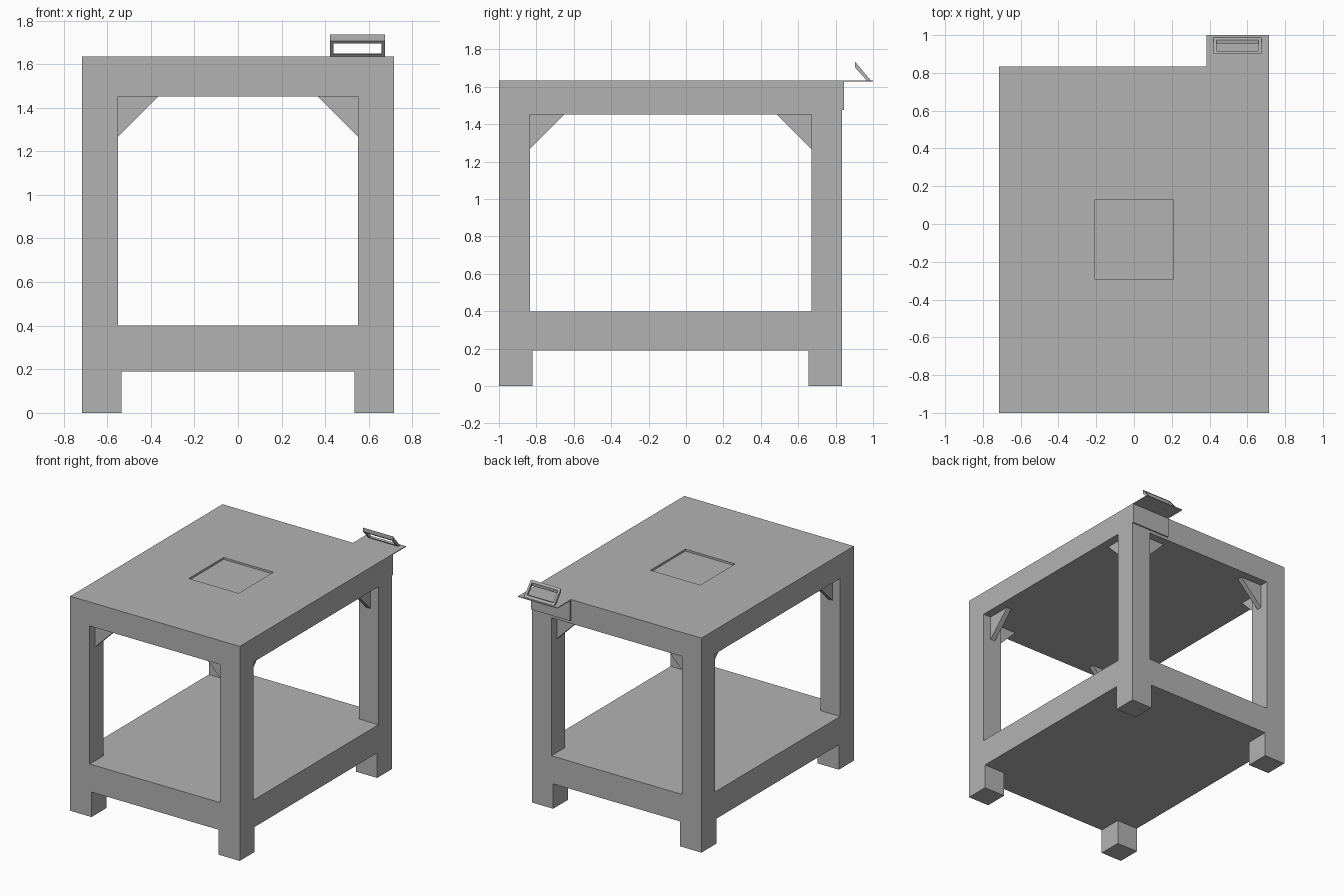
import bpy
import bmesh
from mathutils import Vector

cube = bpy.data.objects.get("Cube")
if cube:
    bpy.data.objects.remove(cube, do_unlink=True)

grey = bpy.data.materials.new("plain grey")
grey.use_nodes = True
grey.diffuse_color = (0.45, 0.45, 0.45, 1)
grey.node_tree.nodes["Principled BSDF"].inputs["Base Color"].default_value = grey.diffuse_color


def prism(name, corners, push):
    """Solid made by sweeping a flat polygon along a vector."""
    bm = bmesh.new()
    near = [bm.verts.new(c) for c in corners]
    far = [bm.verts.new(Vector(c) + Vector(push)) for c in corners]
    bm.faces.new(near)
    bm.faces.new(far[::-1])
    for i in range(len(near)):
        j = (i + 1) % len(near)
        bm.faces.new((near[j], near[i], far[i], far[j]))
    bmesh.ops.recalc_face_normals(bm, faces=bm.faces[:])
    mesh = bpy.data.meshes.new(name)
    bm.to_mesh(mesh)
    bm.free()
    mesh.materials.append(grey)
    obj = bpy.data.objects.new(name, mesh)
    bpy.context.collection.objects.link(obj)
    return obj


def box(name, x, y, z):
    base = [(x[0], y[0], z[0]), (x[1], y[0], z[0]), (x[1], y[1], z[0]), (x[0], y[1], z[0])]
    return prism(name, base, (0, 0, z[1] - z[0]))


# Overall table dimensions
X = 0.715
FRONT, BACK = -1.0, 0.835
MID = (FRONT + BACK) / 2
HALF = (BACK - FRONT) / 2
SHELF, UNDER, TOP = 0.40, 1.452, 1.635
LEG, FOOT = 0.165, 0.18

# Table top with a shallow square recess
table_top = box("table_top", (-X, X), (FRONT, BACK), (UNDER, TOP))
cutter = box("recess_cutter", (-0.21, 0.21), (MID - 0.21, MID + 0.21), (TOP - 0.015, TOP + 0.1))
cutter.hide_render = True
cutter.hide_viewport = True
recess = table_top.modifiers.new("recess", "BOOLEAN")
recess.operation = "DIFFERENCE"
recess.solver = "EXACT"
recess.object = cutter

# Lower shelf
box("lower_shelf", (-X, X), (FRONT, BACK), (0.19, SHELF))

# Legs, feet and the two corner gussets at each leg
BRACE, INSET, THICK = 0.185, 0.065, 0.04
for sx, side in ((-1, "right"), (1, "left")):
    for sy, end in ((-1, "front"), (1, "back")):
        tag = f"{end}_{side}"

        def at(dx, dy, z):
            """Point measured inward from this outer corner."""
            return (sx * (X - dx), MID + sy * (HALF - dy), z)

        def post(name, size, z0, z1):
            base = [at(0, 0, z0), at(size, 0, z0), at(size, size, z0), at(0, size, z0)]
            prism(f"{tag}_{name}", base, (0, 0, z1 - z0))

        post("leg", LEG, SHELF, UNDER)
        post("foot", FOOT, 0, 0.19)
        low, reach = UNDER - BRACE, LEG + BRACE
        prism(f"{tag}_gusset_across",
              [at(LEG, INSET, low), at(LEG, INSET, UNDER), at(reach, INSET, UNDER)],
              (0, -sy * THICK, 0))
        prism(f"{tag}_gusset_along",
              [at(INSET, LEG, low), at(INSET, LEG, UNDER), at(INSET, reach, UNDER)],
              (-sx * THICK, 0, 0))

# Thin angle bracket on the back corner
PLATE_X = (0.385, X)
box("bracket_plate", PLATE_X, (BACK, 1.0), (TOP - 0.006, TOP))
box("bracket_skirt", PLATE_X, (BACK, BACK + 0.01), (1.475, TOP - 0.006))

# Sloping open frame standing on the bracket
HIGH_TOP, HIGH_LOW = Vector((0, 0.903, 1.735)), Vector((0, 0.903, 1.705))
FOOT_TOP, FOOT_LOW = Vector((0, 0.987, TOP)), Vector((0, 0.965, TOP))


def slope_bar(name, x0, x1, t0, t1):
    corners = [HIGH_TOP.lerp(FOOT_TOP, t0), HIGH_TOP.lerp(FOOT_TOP, t1),
               HIGH_LOW.lerp(FOOT_LOW, t1), HIGH_LOW.lerp(FOOT_LOW, t0)]
    prism(name, [c + Vector((x0, 0, 0)) for c in corners], (x1 - x0, 0, 0))


slope_bar("frame_right_bar", 0.422, 0.438, 0, 1)
slope_bar("frame_left_bar", 0.659, 0.675, 0, 1)
slope_bar("frame_top_bar", 0.438, 0.659, 0, 0.14)
slope_bar("frame_bottom_bar", 0.438, 0.659, 0.86, 1)
